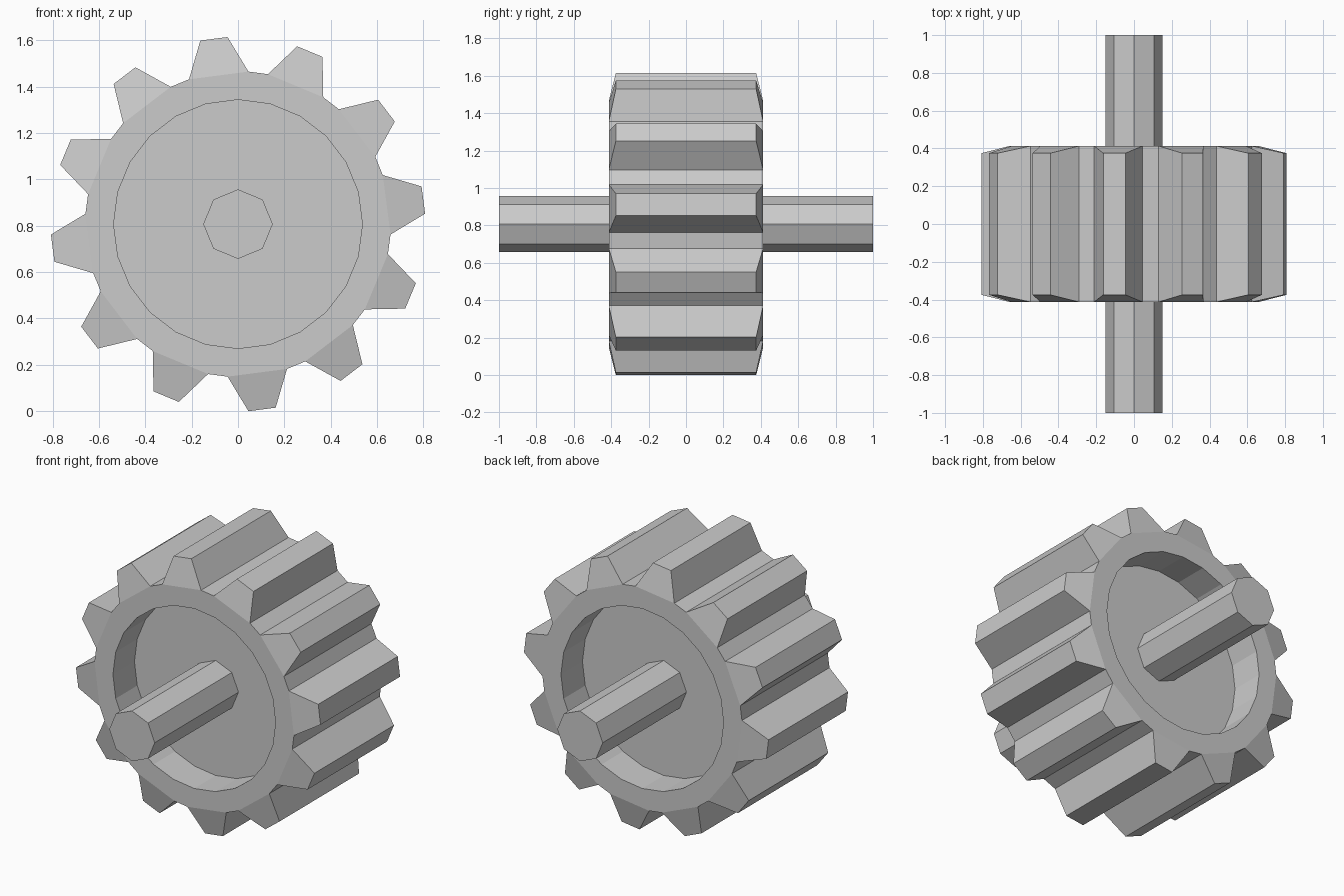
import bpy, bmesh
from math import cos, sin, radians

cube = bpy.data.objects.get("Cube")
if cube:
    bpy.data.objects.remove(cube)

AXIS_Z = 0.807      # height of the axle
TEETH = 12
PHASE = 7.4         # turn of the first tooth, degrees
TIP_R, ROOT_R, RECESS_R, SHAFT_R = 0.809, 0.66, 0.537, 0.15
ROOT_Y, TIP_Y, FLOOR_Y = 0.413, 0.375, 0.21

steel = bpy.data.materials.new("light grey steel")
steel.use_nodes = True
grey = (0.6, 0.6, 0.6, 1)
steel.diffuse_color = grey
steel.node_tree.nodes["Principled BSDF"].inputs["Base Color"].default_value = grey


def point(bm, angle, radius, y):
    a = radians(angle)
    return bm.verts.new((radius * cos(a), y, AXIS_Z + radius * sin(a)))


def circle(bm, sides, radius, y):
    return [point(bm, 360 * i / sides, radius, y) for i in range(sides)]


def band(bm, ring_a, ring_b):
    for i in range(len(ring_a)):
        bm.faces.new((ring_a[i - 1], ring_a[i], ring_b[i], ring_b[i - 1]))


def finish(bm, name):
    bmesh.ops.recalc_face_normals(bm, faces=bm.faces)
    mesh = bpy.data.meshes.new(name)
    bm.to_mesh(mesh)
    bm.free()
    mesh.materials.append(steel)
    obj = bpy.data.objects.new(name, mesh)
    bpy.context.collection.objects.link(obj)


# Toothed wheel with a round recess in each end
bm = bmesh.new()
outlines = []
for side in (-1, 1):
    outline, roots = [], []
    for k in range(TEETH):
        centre = PHASE + k * 360 / TEETH
        tooth = [point(bm, centre + offset, radius, side * y) for offset, radius, y in (
            (-11.3, ROOT_R, ROOT_Y), (-4.2, TIP_R, TIP_Y),
            (4.2, TIP_R, TIP_Y), (11.3, ROOT_R, ROOT_Y))]
        bm.faces.new(tooth)            # sloping tooth end
        outline += tooth
        roots += [tooth[0], tooth[-1]]
    rim = circle(bm, 2 * TEETH, RECESS_R, side * ROOT_Y)
    floor = circle(bm, 2 * TEETH, RECESS_R, side * FLOOR_Y)
    band(bm, roots, rim)               # flat end face
    band(bm, rim, floor)               # recess wall
    bm.faces.new(floor)
    outlines.append(outline)
band(bm, *outlines)                    # flanks, tips and valleys
finish(bm, "gear_wheel")

# Octagonal axle
bm = bmesh.new()
ends = [circle(bm, 8, SHAFT_R, y) for y in (-1, 1)]
band(bm, *ends)
for end in ends:
    bm.faces.new(end)
finish(bm, "axle")
